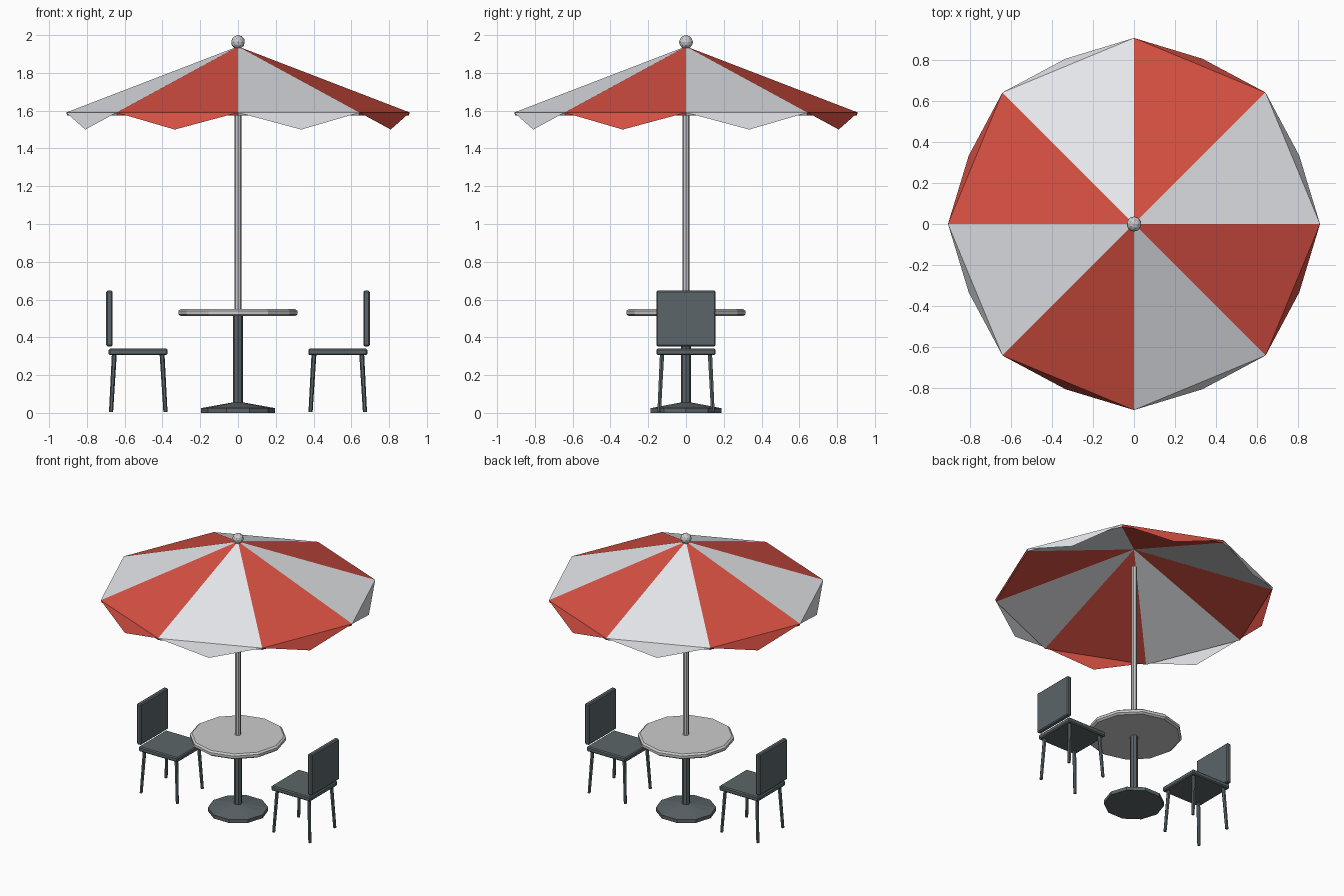
import bpy, bmesh
from math import cos, sin, pi
from mathutils import Vector

if "Cube" in bpy.data.objects:
    bpy.data.objects.remove(bpy.data.objects["Cube"])


def material(name, rgb):
    m = bpy.data.materials.new(name)
    m.diffuse_color = (*rgb, 1)
    m.use_nodes = True
    m.node_tree.nodes["Principled BSDF"].inputs["Base Color"].default_value = m.diffuse_color
    return m


WHITE = material("white_cloth", (0.79, 0.80, 0.83))
RED = material("red_cloth", (0.68, 0.08, 0.055))
SLATE = material("slate_metal", (0.105, 0.13, 0.14))
PALE = material("pale_metal", (0.68, 0.68, 0.70))


def add_object(name, bm, *mats):
    bmesh.ops.recalc_face_normals(bm, faces=bm.faces)
    me = bpy.data.meshes.new(name)
    bm.to_mesh(me)
    bm.free()
    for m in mats:
        me.materials.append(m)
    ob = bpy.data.objects.new(name, me)
    bpy.context.collection.objects.link(ob)
    return ob


def lathe(name, profile, sides, mat):
    """Closed faceted solid from (radius, z) points, bottom to top."""
    bm = bmesh.new()
    rings = [[bm.verts.new((r * cos(2 * pi * i / sides), r * sin(2 * pi * i / sides), z))
              for i in range(sides)] for r, z in profile]
    for a, b in zip(rings, rings[1:]):
        for i in range(sides):
            j = (i + 1) % sides
            bm.faces.new((a[i], a[j], b[j], b[i]))
    bm.faces.new(rings[0][::-1])
    bm.faces.new(rings[-1])
    return add_object(name, bm, mat)


def box(name, lo, hi, mat, bevel):
    lo, hi = Vector(lo), Vector(hi)
    bm = bmesh.new()
    bmesh.ops.create_cube(bm, size=1)
    bmesh.ops.scale(bm, vec=hi - lo, verts=bm.verts)
    bmesh.ops.translate(bm, vec=(lo + hi) / 2, verts=bm.verts)
    ob = add_object(name, bm, mat)
    mod = ob.modifiers.new("bevel", 'BEVEL')
    mod.width, mod.segments = bevel, 1
    return ob


def rod(name, foot, top, r_foot, r_top, sides, mat):
    foot, top = Vector(foot), Vector(top)
    bm = bmesh.new()
    rings = [[bm.verts.new(c + Vector((r * cos(2 * pi * i / sides), r * sin(2 * pi * i / sides), 0)))
              for i in range(sides)] for c, r in ((foot, r_foot), (top, r_top))]
    bmesh.ops.bridge_loops
    for i in range(sides):
        j = (i + 1) % sides
        bm.faces.new((rings[0][i], rings[0][j], rings[1][j], rings[1][i]))
    bm.faces.new(rings[0][::-1])
    bm.faces.new(rings[1])
    return add_object(name, bm, mat)


def polar(r, step, z):
    return (r * cos(step * pi / 4), r * sin(step * pi / 4), z)


# Canopy: eight alternating panels with a thin inner side
bm = bmesh.new()
apex = bm.verts.new((0, 0, 1.94))
rim = [bm.verts.new(polar(0.91, i, 1.59)) for i in range(8)]
for i in range(8):
    f = bm.faces.new((rim[i], rim[(i + 1) % 8], apex))
    f.material_index = i % 2
canopy = add_object("canopy", bm, WHITE, RED)
mod = canopy.modifiers.new("thickness", 'SOLIDIFY')
mod.thickness, mod.offset = 0.016, -1

# Valance: one hanging triangle per panel
bm = bmesh.new()
for i in range(8):
    f = bm.faces.new([bm.verts.new(p) for p in (
        polar(0.91, i, 1.59), polar(0.875, i + 0.5, 1.50), polar(0.91, i + 1, 1.59))])
    f.material_index = i % 2
add_object("valance", bm, WHITE, RED)

# Finial
bm = bmesh.new()
bmesh.ops.create_icosphere(bm, subdivisions=2, radius=0.037)
bmesh.ops.translate(bm, vec=(0, 0, 1.963), verts=bm.verts)
add_object("finial", bm, PALE)

# Pole, table and base
lathe("umbrella_pole", [(0.019, 0.53), (0.019, 1.79)], 8, PALE)
lathe("table_top", [(0.302, 0.512), (0.315, 0.522), (0.315, 0.54), (0.302, 0.55)], 12, PALE)
lathe("table_post", [(0.026, 0.04), (0.026, 0.515)], 8, SLATE)
lathe("table_base", [(0.197, 0.0), (0.197, 0.025), (0.03, 0.055)], 10, SLATE)

# Two facing chairs
for side, s in (("left", -1), ("right", 1)):
    def span(a, b):
        return min(s * a, s * b), max(s * a, s * b)
    x0, x1 = span(0.372, 0.685)
    box(side + "_chair_seat", (x0, -0.157, 0.306), (x1, 0.157, 0.34), SLATE, 0.007)
    x0, x1 = span(0.664, 0.698)
    box(side + "_chair_back", (x0, -0.157, 0.352), (x1, 0.157, 0.647), SLATE, 0.007)
    for end, xf, xt in (("front", 0.384, 0.402), ("rear", 0.672, 0.655)):
        for hand, t in (("a", -1), ("b", 1)):
            rod(f"{side}_chair_{end}_leg_{hand}", (s * xf, t * 0.142, 0.005),
                (s * xt, t * 0.127, 0.31), 0.011, 0.013, 6, SLATE)
